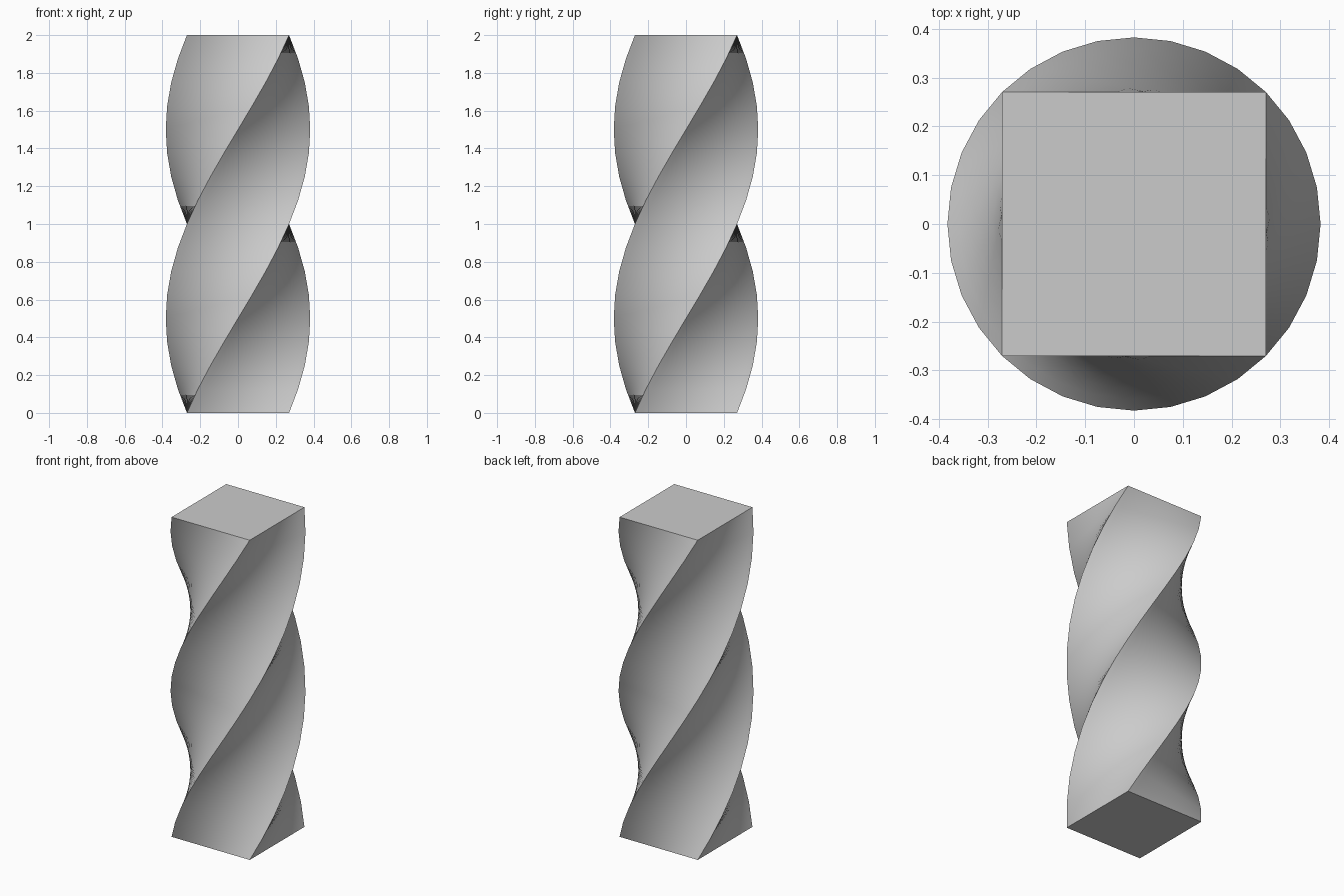
import bpy, bmesh, math
from mathutils import Matrix

if "Cube" in bpy.data.objects:
    bpy.data.objects.remove(bpy.data.objects["Cube"])

SIDE, HEIGHT, STEPS = 0.541, 2.0, 16
TWIST = math.pi  # half turn, counter-clockwise going up

# Square column divided into an even grid
bm = bmesh.new()
bmesh.ops.create_cube(bm, size=1)
bmesh.ops.subdivide_edges(bm, edges=bm.edges[:], cuts=STEPS - 1, use_grid_fill=True)

# Scale, stand on the floor and twist each level
for v in bm.verts:
    t = v.co.z + 0.5
    v.co.x *= SIDE
    v.co.y *= SIDE
    v.co.z = t * HEIGHT
    v.co = Matrix.Rotation(t * TWIST, 3, 'Z') @ v.co
bmesh.ops.recalc_face_normals(bm, faces=bm.faces[:])

mesh = bpy.data.meshes.new("twisted_column")
bm.to_mesh(mesh)
bm.free()
column = bpy.data.objects.new("twisted_column", mesh)
bpy.context.collection.objects.link(column)

# Smooth sides, sharp corner edges
bpy.context.view_layer.objects.active = column
column.select_set(True)
bpy.ops.object.shade_smooth_by_angle(angle=math.radians(30))
